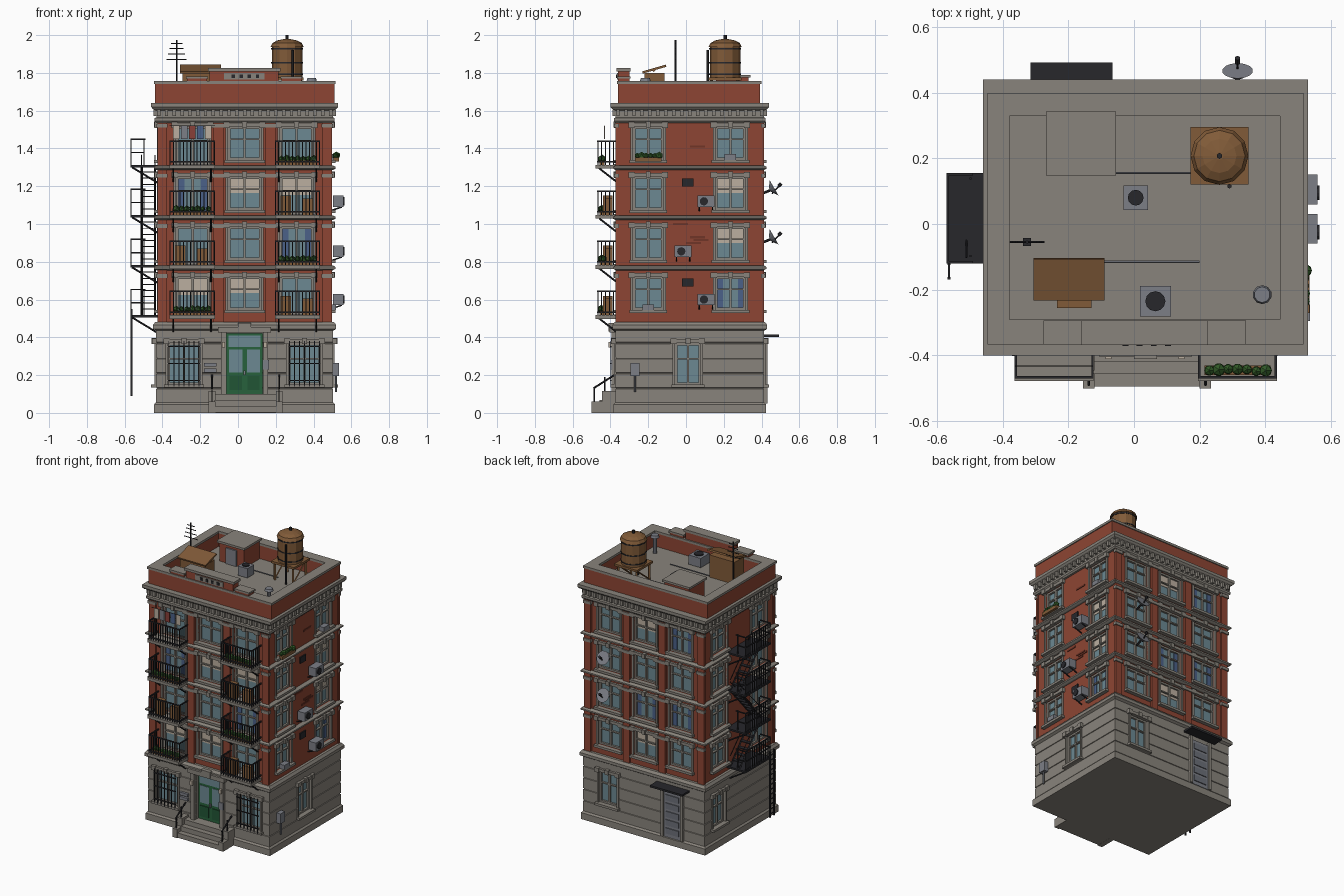
import bpy, bmesh, math, random
from mathutils import Vector, Matrix

if "Cube" in bpy.data.objects:
    bpy.data.objects.remove(bpy.data.objects["Cube"])
random.seed(4)
X0, X1, Y0, Y1 = -0.42, 0.49, -0.36, 0.40          # brick wall footprint
COLS = (-0.24, 0.035, 0.31)                        # window columns front and back
FL = [0.49 + 0.265 * k for k in range(4)]          # upper floor levels
STONE, BRICK, IRON = (.25, .23, .2), (.27, .06, .033), (.02, .02, .024)
GLASS, WOOD, METAL = (.15, .25, .29), (.22, .105, .04), (.2, .21, .24)
GREEN, CREAM, BLUE = (.03, .1, .02), (.5, .43, .35), (.07, .12, .25)
parts = {}

def part(name, col=None):
    if name not in parts:
        parts[name] = (bmesh.new(), col)
    return parts[name][0]

def box(name, col, x0, x1, y0, y1, z0, z1):
    lo = [min(a, b) for a, b in ((x0, x1), (y0, y1), (z0, z1))]
    hi = [max(a, b) for a, b in ((x0, x1), (y0, y1), (z0, z1))]
    m = Matrix.Translation([(a + b) / 2 for a, b in zip(lo, hi)])
    bmesh.ops.create_cube(part(name, col), size=1, matrix=m @ Matrix.Diagonal([b - a for a, b in zip(lo, hi)] + [1]))

def at(s, u, d, z):
    """Point on wall s: u along the wall, d outwards."""
    return {'F': (u, Y0 - d, z), 'B': (u, Y1 + d, z), 'R': (X1 + d, u, z), 'L': (X0 - d, u, z)}[s]

def wbox(name, col, s, u0, u1, d0, d1, z0, z1):
    a, b = at(s, u0, d0, z0), at(s, u1, d1, z1)
    box(name, col, a[0], b[0], a[1], b[1], a[2], b[2])

def rod(name, col, p, q, r, r2=None, n=6):
    p, q = Vector(p), Vector(q)
    m = Matrix.Translation((p + q) / 2) @ (q - p).to_track_quat('Z', 'Y').to_matrix().to_4x4()
    bmesh.ops.create_cone(part(name, col), cap_ends=True, segments=n, radius1=r,
                          radius2=r if r2 is None else r2, depth=(q - p).length, matrix=m)

def stack(name, col, prof):
    """Loft the footprint rectangle through (expansion, z) steps."""
    bm, prev = part(name, col), None
    for e, z in prof:
        ring = [bm.verts.new(c) for c in ((X0-e, Y0-e, z), (X1+e, Y0-e, z), (X1+e, Y1+e, z), (X0-e, Y1+e, z))]
        if prev:
            for i in range(4):
                bm.faces.new((prev[i], prev[(i+1) % 4], ring[(i+1) % 4], ring[i]))
        else:
            bm.faces.new(ring[::-1])
        prev = ring
    bm.faces.new(prev)

def window(s, u, w, z0, z1, d=0, cover=None):
    a, b, f = u - w/2, u + w/2, .012
    wbox('cutter', None, s, a, b, d - .03, d + .04, z0, z1)
    wbox('window_glass', GLASS, s, a, b, d - .035, d - .022, z0, z1)
    zt = z0 + (z1 - z0) * .62
    for u0, u1, c0, c1 in ((a, a+f, z0, z1), (b-f, b, z0, z1), (u-f/2, u+f/2, z0, z1),
                           (a, b, z0, z0+f), (a, b, z1-f, z1), (a, b, zt-.004, zt+.004)):
        wbox('window_frames', STONE, s, u0, u1, d - .024, d - .008, c0, c1)
    if cover == 'blind':
        wbox('window_blinds', CREAM, s, a, b, d - .022, d - .019, zt - .02, z1)
    if cover == 'curtain':
        for e in (a, b):
            wbox('window_curtains', BLUE, s, e, e + (u - e) * .5, d - .022, d - .018, z0, z1)
    for e in (-1, 1):                                # jambs and lintel ears
        wbox('window_trim', STONE, s, u + e*w/2, u + e*(w/2+.013), d - .004, d + .008, z0, z1)
        wbox('window_trim', STONE, s, u + e*(w/2-.008), u + e*(w/2+.024), d - .004, d + .021, z1-.006, z1+.024)
    wbox('window_trim', STONE, s, a-.015, b+.015, d - .004, d + .016, z1, z1+.02)
    wbox('window_trim', STONE, s, u-.013, u+.013, d - .004, d + .024, z1-.004, z1+.027)
    wbox('window_sills', STONE, s, a-.02, b+.02, d - .004, d + .026, z0-.016, z0)

def plants(s, u0, u1, d, z, n):
    wbox('planter_boxes', WOOD, s, u0, u1, d-.014, d+.014, z, z+.022)
    for i in range(n):
        p = at(s, u0 + (u1-u0)*(i+.5)/n, d + random.uniform(-.006, .006), z + .032)
        bmesh.ops.create_icosphere(part('plant_leaves', GREEN), subdivisions=1, radius=random.uniform(.014, .022), matrix=Matrix.Translation(p))

# Rusticated base and brick body
prof = [(.024, 0), (.024, .045), (.014, .056)]
for z in (.13, .21, .29, .37):
    prof += [(.014, z-.004), (.01, z-.002), (.01, z+.002), (.014, z+.004)]
stack('base_storey', STONE, prof + [(.014, .44)])
stack('brick_body', BRICK, [(0, .47), (0, 1.56)])
stack('base_cornice', STONE, [(.014, .435), (.03, .445), (.03, .465), (.018, .482)])
for z in FL[1:]:
    stack('string_course_%d' % (z * 100), STONE, [(.012, z), (.026, z+.008), (.026, z+.018), (.012, z+.026)])
stack('main_cornice', STONE, [(.014, 1.535), (.022, 1.545), (.022, 1.56), (.012, 1.565), (.012, 1.6), (.032, 1.61), (.04, 1.62), (.04, 1.64)])
for s, lo, hi in (('F', X0, X1), ('B', X0, X1), ('R', Y0, Y1), ('L', Y0, Y1)):
    n = round((hi - lo) / .042)
    for i in range(n + 1):
        u = lo + (hi - lo) * i / n
        wbox('cornice_brackets', STONE, s, u-.009, u+.009, 0, .028, 1.572, 1.606)
for s in 'FB':
    for u, h in ((X0+.018, .025), (X1-.018, .025), (-.1025, .026), (.1725, .026)):
        wbox('brick_pilasters', BRICK, s, u-h, u+h, -.004, .013, .47, 1.54)
        for z in FL:
            wbox('pilaster_caps', STONE, s, u-h-.005, u+h+.005, -.004, .02, z+.225, z+.245)

# Upper windows on all four sides
for k, z in enumerate(FL):
    for i, u in enumerate(COLS):
        cov = {(1, 0): 'blind', (1, 2): 'blind', (0, 2): 'curtain', (2, 1): 'curtain', (2, 2): 'blind', (0, 0): 'blind'}
        window('F', u, .175, z + (.055 if i == 1 else .032), z + .23, cover=cov.get((i, k)))
        window('B', u, .17, z + .055, z + .23, cover=random.choice((None, None, 'blind', 'curtain')))
    for j, u in enumerate((-.2, .235)):
        window('R', u, .16, z + .055, z + .23, cover='curtain' if (j, k) == (1, 0) else 'blind' if j and k < 3 else None)
        window('L', u, .16, z + .055, z + .23)
# Ground floor openings
for s, u, w in (('F', -.286, .17), ('F', .352, .17), ('R', .01, .135), ('B', .31, .14), ('L', .26, .135)):
    window(s, u, w, .15, .37, .014)
for u in (-.286, .352):                              # iron bars
    for i in range(7):
        wbox('window_bars', IRON, 'F', u-.083+i*.0265, u-.078+i*.0265, .036, .041, .14, .38)
    for z in (.17, .26, .35):
        wbox('window_bars', IRON, 'F', u-.085, u+.085, .034, .042, z, z+.005)

# Entrance door, surround and stoop
wbox('cutter', None, 'F', -.06, .13, -.02, .06, .1, .42)
wbox('front_door', (.02, .12, .045), 'F', -.06, .13, -.024, -.01, .1, .42)
for u in (-.012, .082):
    wbox('door_glass', GLASS, 'F', u-.035, u+.035, -.012, -.007, .215, .335)
    wbox('door_panels', (.015, .09, .035), 'F', u-.032, u+.032, -.012, -.004, .12, .195)
wbox('door_glass', GLASS, 'F', -.05, .12, -.012, -.007, .35, .41)
wbox('door_handle', METAL, 'F', .03, .04, -.01, .004, .2, .225)
for a in (-.09, .132):
    wbox('door_surround', STONE, 'F', a, a+.028, 0, .034, .09, .43)
    wbox('wall_lamps', CREAM, 'F', a+.004, a+.022, .034, .05, .345, .375)
wbox('door_surround', STONE, 'F', -.105, .175, 0, .045, .425, .455)
wbox('door_surround', STONE, 'F', .0, .07, 0, .05, .43, .475)
wbox('mailboxes', METAL, 'F', -.18, -.115, .01, .03, .245, .265)
wbox('mailboxes', METAL, 'F', -.18, -.115, .01, .03, .215, .235)
wbox('intercom', METAL, 'F', .13, .165, .03, .04, .23, .28)
for i in range(3):
    wbox('entrance_steps', STONE, 'F', -.125, .205, 0, .06+.037*i, .1-.033*(i+1), .1-.033*i)
for a in (-.155, .2):
    wbox('stoop_walls', STONE, 'F', a, a+.035, 0, .14, 0, .06)
    wbox('stoop_walls', STONE, 'F', a, a+.035, 0, .085, .06, .115)
    x = a + .0175
    for y, z in ((-.485, .06), (-.43, .115)):
        rod('stoop_rails', IRON, (x, y, z-.01), (x, y, z+.075), .004)
    rod('stoop_rails', IRON, (x, -.49, .13), (x, -.38, .2), .005)

# Back service door and canopy
wbox('service_door', METAL, 'B', -.255, -.125, .0, .022, .05, .37)
for i in range(5):
    wbox('service_door_panels', (.15, .16, .19), 'B', -.24, -.14, .02, .028, .075+i*.058, .115+i*.058)
for a in (-.275, -.125):
    wbox('service_door_frame', STONE, 'B', a, a+.02, 0, .032, .05, .39)
wbox('service_canopy', IRON, 'B', -.315, -.065, 0, .092, .402, .415)

# Balconies with railings and contents
for k, z in enumerate(FL):
    for side, u in enumerate((-.243, .315)):
        a, b, D = u-.12, u+.12, .11
        wbox('balcony_slabs', STONE, 'F', a, b, 0, D+.008, z+.008, z+.028)
        for zz in (z+.04, z+.15):
            wbox('balcony_rails', IRON, 'F', a, b, D-.007, D, zz, zz+.008)
            for e in (a, b-.007):
                wbox('balcony_rails', IRON, 'F', e, e+.007, 0, D, zz, zz+.008)
        for i in range(14):
            e = a + (b-a-.005)*i/13
            wbox('balcony_rails', IRON, 'F', e, e+.005, D-.006, D-.001, z+.028, z+.15)
        for i in range(1, 5):
            for e in (a+.001, b-.006):
                wbox('balcony_rails', IRON, 'F', e, e+.005, i*.021, i*.021+.005, z+.028, z+.15)
        for e in (a+.02, b-.02):
            rod('balcony_brackets', IRON, at('F', e, .01, z-.06), at('F', e, D-.01, z+.01), .005)
        if (k + side) % 2 == 0:
            plants('F', a+.02, b-.02, .085, z+.028, 7)
        elif k == 3:
            for i, c in enumerate((CREAM, METAL, (.25, .05, .04), BLUE, CREAM)):
                wbox('laundry_%d' % i, c, 'F', a+.02+i*.042, a+.054+i*.042, .07, .074, z+.165, z+.235)
            rod('laundry_line', IRON, at('F', a, .072, z+.235), at('F', b, .072, z+.235), .002)
        if (k + side) % 2 and not (k == 3 and side == 0):
            wbox('balcony_crates', WOOD, 'F', a+.03, a+.085, .03, .08, z+.028, z+.13)
            wbox('balcony_crates', WOOD, 'F', b-.095, b-.04, .03, .07, z+.028, z+.115)
plants('R', -.27, -.13, .03, FL[3]+.045, 6)

# Fire escape on the left side
for k, z in enumerate(FL):
    z += .015
    box('escape_platforms', IRON, -.57, X0, -.12, .155, z, z+.012)
    for h in (.075, .145):
        box('escape_rails', IRON, -.57, -.563, -.12, .155, z+h, z+h+.007)
        for y in (-.12, .148):
            box('escape_rails', IRON, -.57, -.49 if h > .1 else -.5, y, y+.007, z+h, z+h+.007)
    for i in range(12):
        y = -.12 + i*.0244
        box('escape_rails', IRON, -.569, -.564, y, y+.005, z, z+.15)
    for y in (-.1, .135):
        box('escape_rails', IRON, -.5, -.494, y, y+.006, z, z+.15)
        rod('escape_brackets', IRON, (-.56, y, z), (X0, y, z-.085), .005)
    if k < 3:
        g = 1 if k % 2 else -1
        for x in (-.51, -.44):
            rod('escape_stairs', IRON, (x, .018-g*.12, z+.01), (x, .018+g*.12, z+.27), .006, n=4)
            rod('escape_stairs', IRON, (x, .018-g*.12, z+.08), (x, .018+g*.12, z+.33), .003, n=4)
        for i in range(1, 8):
            y = .018 + g*(-.12 + i*.03)
            box('escape_stairs', IRON, -.51, -.44, y-.014, y+.014, z+.01+i*.0325, z+.015+i*.0325)
for y in (-.165, -.12):
    box('escape_ladder', IRON, -.568, -.558, y-.004, y+.004, .09, .55)
for i in range(13):
    box('escape_ladder', IRON, -.566, -.56, -.165, -.12, .11+i*.034, .116+i*.034)

# Right wall fittings and back dishes
for y, z in ((.105, 1.12), (-.015, .855), (.105, .6)):
    wbox('wall_coolers', METAL, 'R', y-.045, y+.045, .012, .068, z-.03, z+.03)
    rod('cooler_fans', IRON, at('R', y-.01, .066, z), at('R', y-.01, .074, z), .022, n=12)
    for e in (-.035, .035):
        rod('cooler_brackets', IRON, at('R', y+e, 0, z-.05), at('R', y+e, .06, z-.03), .004)
for z in (1.22, .69):
    wbox('wall_vents', IRON, 'R', -.02, .04, -.002, .008, z-.022, z+.022)
for y, z in ((.06, 1.41), (.06, .93), (.04, .9), (.08, .915), (-.03, 1.0)):
    wbox('brick_patches', (.16, .035, .02), 'R', y-.04, y+.04, -.002, .004, z-.006, z+.006)
for y, z in ((.235, FL[3]), (-.2, FL[0])):
    wbox('window_boxes', METAL, 'R', y-.03, y+.03, -.01, .03, z+.055, z+.085)
wbox('meter_box', METAL, 'R', -.295, -.245, .01, .045, .195, .265)
rod('meter_pipe', METAL, at('R', -.27, .03, .11), at('R', -.27, .03, .2), .006)
for z in (1.18, .92):
    rod('satellite_dishes', METAL, (.315, .445, z), (.315, .466, z+.012), .012, .047, 14)
    rod('dish_arms', IRON, (.315, Y1, z-.02), (.315, .45, z), .007)
    rod('dish_arms', IRON, (.315, .455, z-.02), (.315, .5, z+.03), .004)
    rod('dish_arms', IRON, (.315, .49, z+.02), (.315, .505, z+.035), .009)

# Roof deck, parapet and coping
box('roof_deck', STONE, -.43, .5, -.35, .385, 1.6, 1.645)
for nm, col, e, z0, z1 in (('parapet', BRICK, 0, 1.64, 1.742), ('coping', STONE, .006, 1.74, 1.756)):
    for x0, x1, y0, y1 in ((-.44, .51, -.36, -.297), (-.44, .51, .335, .393), (-.44, -.385, -.3, .34), (.45, .51, -.3, .34)):
        box(nm, col, x0-e, x1+e, y0-e, y1+e, z0, z1)
box('parapet_panel', BRICK, -.15, .215, -.36, -.3, 1.75, 1.81)
box('panel_coping', STONE, -.16, .225, -.368, -.293, 1.808, 1.825)
box('panel_plaque', STONE, -.075, .14, -.366, -.35, 1.765, 1.8)
for i in range(4):
    box('plaque_slots', IRON, -.035+i*.043, -.017+i*.043, -.371, -.36, 1.772, 1.792)
for a in (-.275, .225):
    box('parapet_shoulders', BRICK, a+.005, a+.11, -.36, -.3, 1.75, 1.772)
    box('shoulder_coping', STONE, a, a+.115, -.366, -.294, 1.77, 1.782)

# Water tank
for x in (.19, .33):
    for y in (.135, .275):
        rod('tank_legs', WOOD, (x, y, 1.64), (x, y, 1.765), .009, n=4)
    rod('tank_braces', WOOD, (x, .135, 1.65), (x, .275, 1.76), .005, n=4)
box('tank_platform', WOOD, .172, .348, .12, .295, 1.76, 1.775)
c = lambda z: (.26, .207, z)
rod('tank_barrel', WOOD, c(1.775), c(1.94), .081, n=12)
for z in (1.79, 1.85, 1.925):
    rod('tank_hoops', IRON, c(z), c(z+.007), .084, n=12)
for z0, z1, r0, r1 in ((1.937, 1.958, .088, .078), (1.958, 1.972, .078, .052), (1.972, 1.98, .052, .012)):
    rod('tank_roof', WOOD, c(z0), c(z1), r0, r1, 12)
rod('tank_finial', IRON, c(1.975), c(2), .009)
rod('tank_pipe', IRON, (.29, .115, 1.64), (.29, .115, 1.92), .007)

# Stair bulkhead, shed, vents, antenna and pipes
box('bulkhead', BRICK, -.255, -.065, .16, .33, 1.64, 1.775)
box('bulkhead_roof', STONE, -.267, -.055, .148, .342, 1.775, 1.79)
box('bulkhead_door', METAL, -.2, -.12, .15, .162, 1.645, 1.755)
box('shed', WOOD, -.295, -.1, -.22, -.115, 1.64, 1.8)
rod('shed_slope', WOOD, (-.305, -.17, 1.815), (-.09, -.17, 1.815), .01, n=4)
bm = part('shed_roof', WOOD)
m = Matrix.Translation((-.198, -.168, 1.82)) @ Matrix.Rotation(.28, 4, 'X') @ Matrix.Diagonal((.216, .13, .012, 1))
bmesh.ops.create_cube(bm, size=1, matrix=m)
box('shed_perch', WOOD, -.235, -.13, -.255, -.22, 1.72, 1.735)
for x, y, h in ((.065, -.235, .047), (.005, .08, .037)):
    box('roof_units', METAL, x-h, x+h, y-h, y+h, 1.65, 1.715)
    rod('roof_unit_fans', IRON, (x, y, 1.71), (x, y, 1.722), h*.65, n=12)
rod('roof_vent', METAL, (.39, -.215, 1.64), (.39, -.215, 1.76), .014, n=10)
rod('roof_vent', METAL, (.39, -.215, 1.755), (.39, -.215, 1.772), .029, .024, 10)
rod('antenna', IRON, (-.325, -.055, 1.64), (-.325, -.055, 1.975), .005)
box('antenna', IRON, -.337, -.313, -.067, -.043, 1.64, 1.665)
for z, h in ((1.87, .053), (1.9, .045), (1.93, .037), (1.955, .03)):
    rod('antenna', IRON, (-.325-h, -.055, z), (-.325+h, -.055, z), .003)
for x, y in ((-.06, .155), (-.1, -.115)):
    rod('roof_pipes', METAL, (x, y, 1.655), (.2, y, 1.655), .004)

# Turn parts into objects and cut the openings
objs = {}
for name, (bm, col) in parts.items():
    me = bpy.data.meshes.new(name)
    bm.to_mesh(me)
    bm.free()
    ob = objs[name] = bpy.data.objects.new(name, me)
    bpy.context.scene.collection.objects.link(ob)
    if col:
        key = 'paint_%02d_%02d_%02d' % tuple(round(v * 100) for v in col)
        mat = bpy.data.materials.get(key) or bpy.data.materials.new(key)
        mat.diffuse_color = (*col, 1)
        mat.use_nodes = True
        mat.node_tree.nodes["Principled BSDF"].inputs["Base Color"].default_value = mat.diffuse_color
        me.materials.append(mat)
for name in ('base_storey', 'brick_body'):
    md = objs[name].modifiers.new('openings', 'BOOLEAN')
    md.operation, md.solver, md.object = 'DIFFERENCE', 'EXACT', objs['cutter']
for name in ('base_storey', 'brick_body'):
    dg = bpy.context.evaluated_depsgraph_get()
    me = bpy.data.meshes.new_from_object(objs[name].evaluated_get(dg))
    objs[name].modifiers.clear()
    objs[name].data = me
bpy.data.objects.remove(objs['cutter'])
